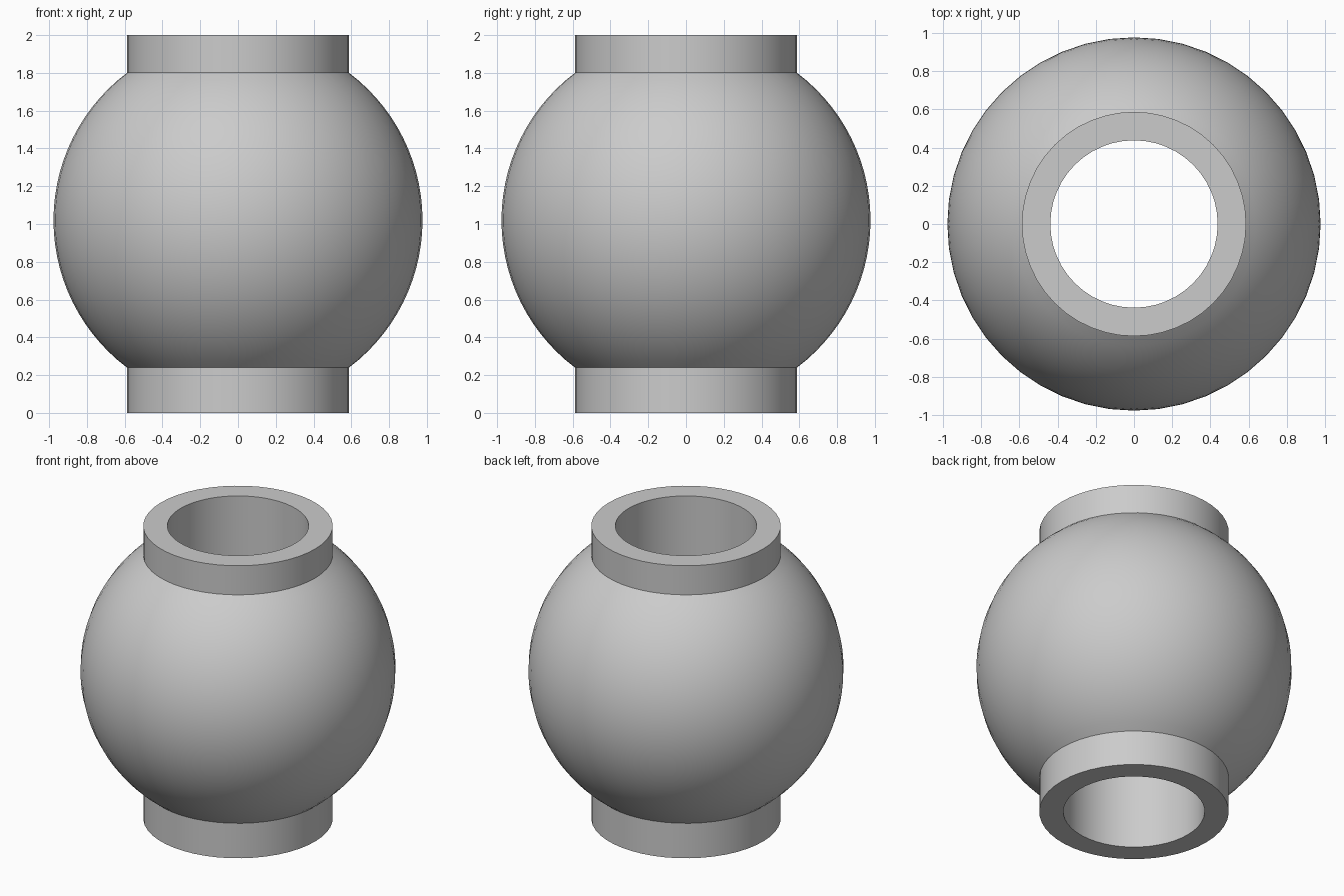
import bpy, bmesh, math

cube = bpy.data.objects.get("Cube")
if cube:
    bpy.data.objects.remove(cube, do_unlink=True)

GREY = (0.6, 0.6, 0.6, 1.0)
grey = bpy.data.materials.new("plain grey")
grey.use_nodes = True
grey.diffuse_color = GREY
grey.node_tree.nodes["Principled BSDF"].inputs["Base Color"].default_value = GREY

SEGMENTS = 48
BALL_R, BALL_Z = 0.977, 1.02
COLLAR_R, BORE_R = 0.587, 0.438
HEIGHT = 2.0


def lathe(name, profile, closed=False):
    """Revolve (radius, z) points, listed upwards on the outside, around z."""
    bm = bmesh.new()
    rings = []
    for i in range(SEGMENTS):
        a = math.tau * i / SEGMENTS
        rings.append([bm.verts.new((r * math.cos(a), r * math.sin(a), z)) for r, z in profile])
    count = len(profile) if closed else len(profile) - 1
    for i in range(SEGMENTS):
        here, there = rings[i], rings[(i + 1) % SEGMENTS]
        for j in range(count):
            k = (j + 1) % len(profile)
            bm.faces.new((here[j], there[j], there[k], here[k]))
    bmesh.ops.recalc_face_normals(bm, faces=bm.faces)
    mesh = bpy.data.meshes.new(name)
    bm.to_mesh(mesh)
    bm.free()
    mesh.materials.append(grey)
    obj = bpy.data.objects.new(name, mesh)
    bpy.context.collection.objects.link(obj)
    bpy.ops.object.select_all(action="DESELECT")
    obj.select_set(True)
    bpy.context.view_layer.objects.active = obj
    bpy.ops.object.shade_smooth_by_angle(angle=math.radians(30))
    return obj


# Ball cut off where it meets the collars, with the straight bore through everything
limit = math.acos(COLLAR_R / BALL_R)
steps = 28
arc = []
for i in range(steps + 1):
    t = -limit + 2 * limit * i / steps
    arc.append((BALL_R * math.cos(t), BALL_Z + BALL_R * math.sin(t)))

# Collars are the straight runs above and below the ball
profile = [(BORE_R, 0), (COLLAR_R, 0)] + arc + [(COLLAR_R, HEIGHT), (BORE_R, HEIGHT)]
lathe("bored_ball_with_collars", profile, closed=True)
